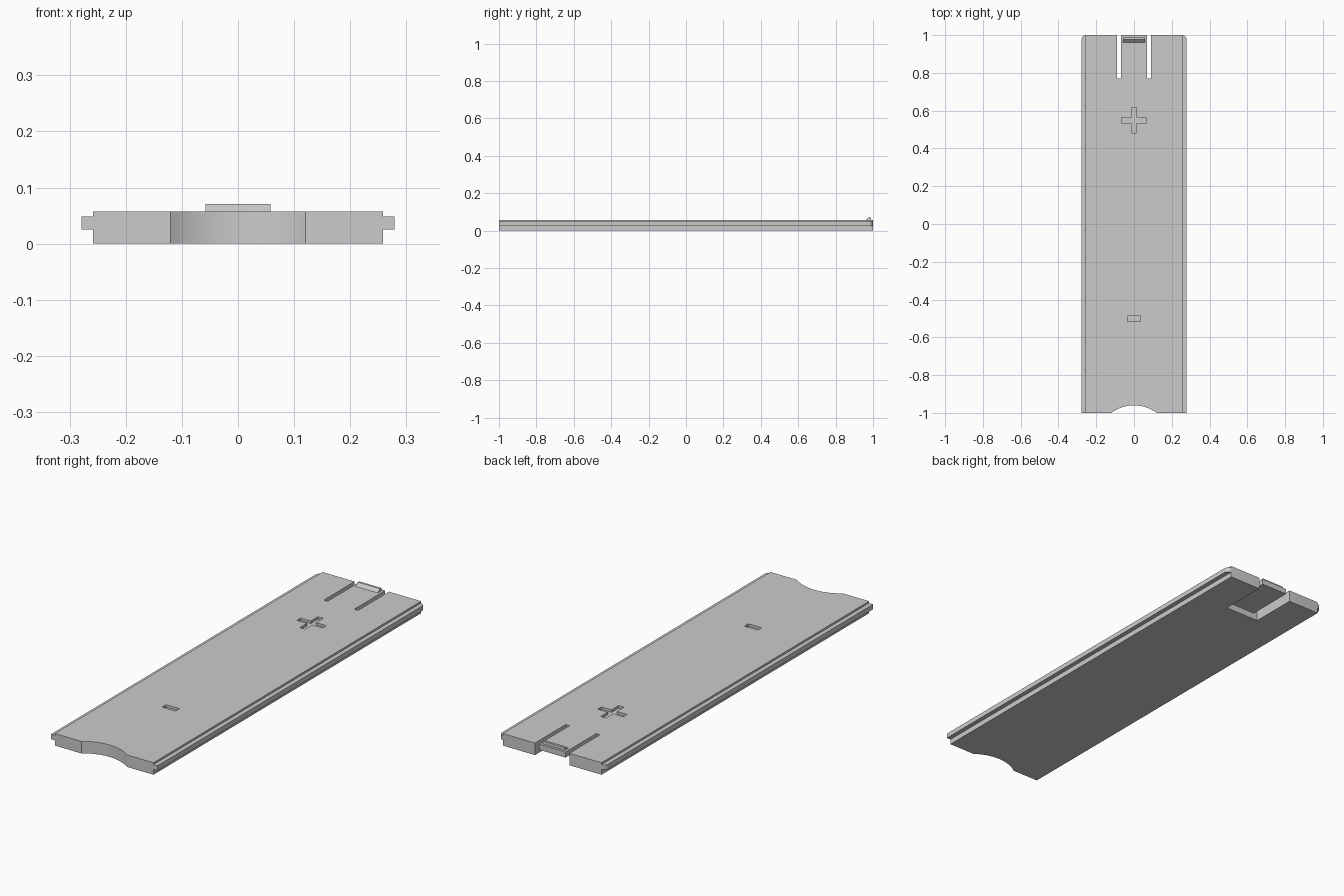
import bpy
import bmesh
import math

if "Cube" in bpy.data.objects:
    bpy.data.objects.remove(bpy.data.objects["Cube"])

HALF, RAIL, TOP = 0.258, 0.279, 0.057
RAIL_LOW, RAIL_HIGH = 0.025, 0.048
TAB, SLOT, SLOT_START, TAB_LOW = 0.07, 0.09, 0.77, 0.031
CORNER = 0.025

grey = bpy.data.materials.new("plain grey")
grey.use_nodes = True
grey.diffuse_color = (0.6, 0.6, 0.6, 1)
grey.node_tree.nodes["Principled BSDF"].inputs["Base Color"].default_value = (0.6, 0.6, 0.6, 1)


def prism(name, outline, low, high, axis):
    """Extrude a flat outline along the z, y or x axis."""
    place = {"z": lambda a, b, h: (a, b, h),
             "y": lambda a, b, h: (a, h, b),
             "x": lambda a, b, h: (h, a, b)}[axis]
    bm = bmesh.new()
    base = bm.faces.new([bm.verts.new(place(a, b, low)) for a, b in outline])
    grown = bmesh.ops.extrude_face_region(bm, geom=[base])["geom"]
    moved = [v for v in grown if isinstance(v, bmesh.types.BMVert)]
    bmesh.ops.translate(bm, verts=moved, vec=place(0, 0, high - low))
    bmesh.ops.recalc_face_normals(bm, faces=bm.faces)
    mesh = bpy.data.meshes.new(name)
    bm.to_mesh(mesh)
    bm.free()
    obj = bpy.data.objects.new(name, mesh)
    mesh.materials.append(grey)
    bpy.context.collection.objects.link(obj)
    return obj


def box(name, x0, x1, y0, y1, z0, z1):
    return prism(name, [(x0, y0), (x1, y0), (x1, y1), (x0, y1)], z0, z1, "z")


def combine(target, tool, operation):
    tool.hide_render = True
    mod = target.modifiers.new(tool.name, "BOOLEAN")
    mod.operation, mod.solver, mod.object = operation, "EXACT", tool
    bpy.context.view_layer.objects.active = target
    bpy.ops.object.modifier_apply(modifier=mod.name)
    bpy.data.objects.remove(tool)


# Long plate with a guide rail along each side
side = [(HALF, 0), (HALF, RAIL_LOW), (RAIL, RAIL_LOW),
        (RAIL, RAIL_HIGH), (HALF, RAIL_HIGH), (HALF, TOP)]
section = side + [(-x, z) for x, z in reversed(side)]
cover = prism("sliding_cover", section, -1, 1, "y")

# Rounded rear corners
arc = [(RAIL - CORNER + CORNER * math.cos(t * math.pi / 12),
        1 - CORNER + CORNER * math.sin(t * math.pi / 12)) for t in range(7)]
right_arc = [(RAIL, -1.1)] + arc
outline = right_arc + [(-x, y) for x, y in reversed(right_arc)]
combine(cover, prism("corner_trim", outline, -0.1, 0.2, "z"), "INTERSECT")

# Curved finger notch in the front edge
radius = 0.2
circle = [(radius * math.cos(t * math.tau / 96),
           -1.16 + radius * math.sin(t * math.tau / 96)) for t in range(96)]
combine(cover, prism("finger_notch", circle, -0.1, 0.2, "z"), "DIFFERENCE")

# Spring tab, freed by two slots and thinned from below
combine(cover, box("tab_relief", -SLOT, SLOT, SLOT_START, 1.1, -0.1, TAB_LOW), "DIFFERENCE")
for s in (-1, 1):
    x0, x1 = sorted((s * TAB, s * SLOT))
    combine(cover, box("tab_slot", x0, x1, SLOT_START, 1.1, -0.1, 0.2), "DIFFERENCE")

# Engraved plus and minus marks
FLOOR = TOP - 0.012
arm, bar = 0.067, 0.014
quarter = [(arm, -bar), (arm, bar), (bar, bar)]
plus = []
for turn in range(4):
    plus += [(x, y + 0.55) for x, y in quarter]
    quarter = [(-y, x) for x, y in quarter]
combine(cover, prism("plus_mark", plus, FLOOR, 0.2, "z"), "DIFFERENCE")
combine(cover, box("minus_mark", -0.035, 0.035, -0.516, -0.487, FLOOR, 0.2), "DIFFERENCE")

# Sloped catch on the end of the tab
catch = [(0.962, TOP - 0.005), (0.962, TOP), (0.977, 0.071),
         (0.988, 0.071), (0.988, TOP - 0.005)]
combine(cover, prism("catch", catch, -0.058, 0.058, "x"), "UNION")

bpy.ops.object.select_all(action="DESELECT")
cover.select_set(True)
bpy.context.view_layer.objects.active = cover
bpy.ops.object.shade_smooth_by_angle(angle=math.radians(20))
